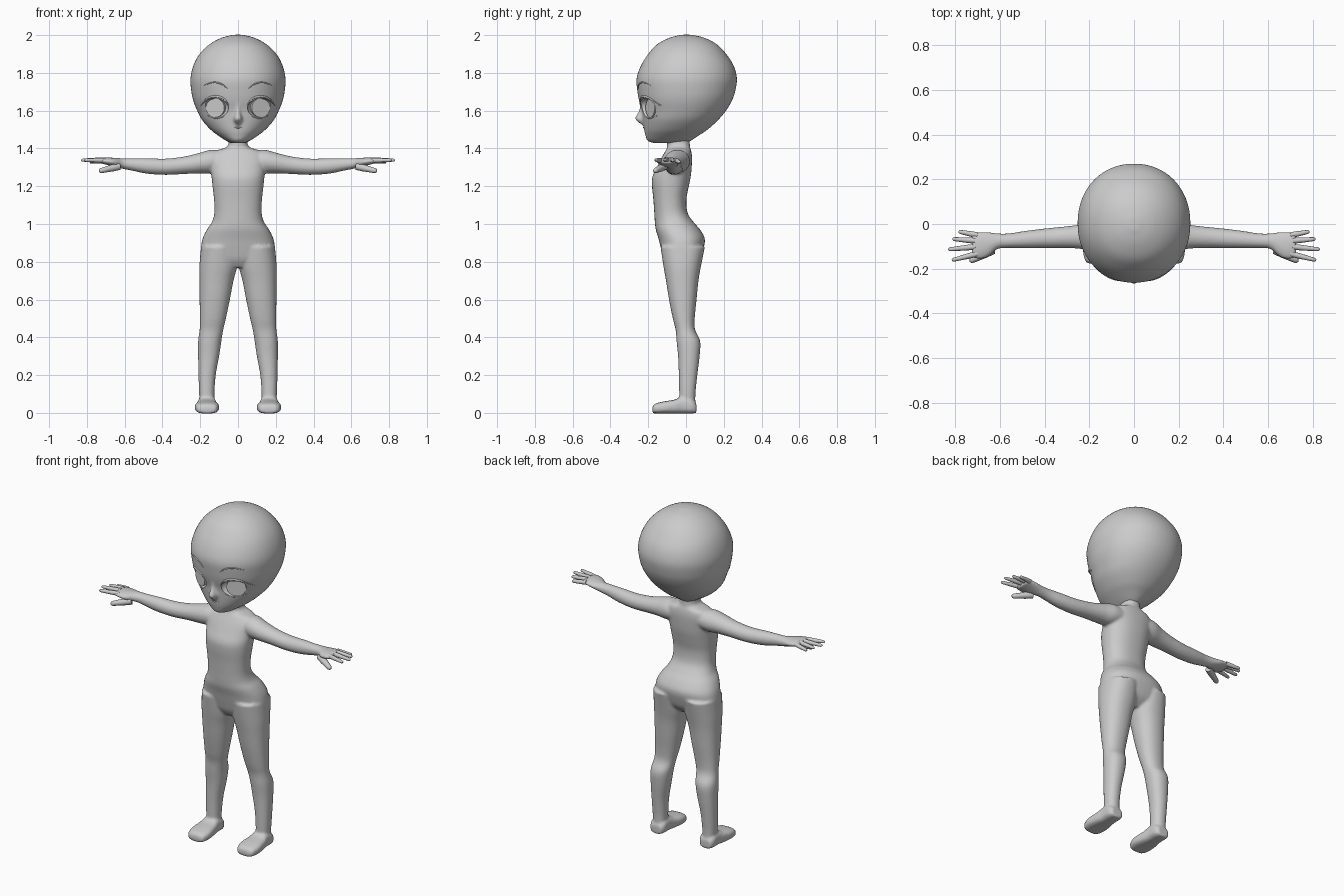
import bpy, bmesh, math
from mathutils import Vector, Matrix
from mathutils.bvhtree import BVHTree

if "Cube" in bpy.data.objects:
    bpy.data.objects.remove(bpy.data.objects["Cube"])

grey = bpy.data.materials.new("plain grey")
grey.diffuse_color = (0.6, 0.6, 0.6, 1)
grey.use_nodes = True
grey.node_tree.nodes["Principled BSDF"].inputs["Base Color"].default_value = grey.diffuse_color


def make(name, mesh, angle=60):
    ob = bpy.data.objects.new(name, mesh)
    bpy.context.collection.objects.link(ob)
    mesh.materials.clear()
    mesh.materials.append(grey)
    bpy.ops.object.select_all(action='DESELECT')
    ob.select_set(True)
    bpy.context.view_layer.objects.active = ob
    bpy.ops.object.shade_smooth_by_angle(angle=math.radians(angle))
    return ob


def baked(ob):
    """Mesh with modifiers or curve bevel applied; removes the source."""
    dg = bpy.context.evaluated_depsgraph_get()
    dg.update()
    me = bpy.data.meshes.new_from_object(ob.evaluated_get(dg))
    bpy.data.objects.remove(ob)
    return me


def smooth_rows(rows, steps=4):
    """Catmull-Rom interpolation of rows of numbers."""
    out = []
    for i in range(len(rows) - 1):
        a, b = rows[max(i - 1, 0)], rows[i]
        c, d = rows[i + 1], rows[min(i + 2, len(rows) - 1)]
        for s in range(steps):
            t = s / steps
            out.append([0.5 * (2 * q + (r - p) * t + (2 * p - 5 * q + 4 * r - w) * t * t
                               + (3 * q - p - 3 * r + w) * t ** 3)
                        for p, q, r, w in zip(a, b, c, d)])
    return out + [list(rows[-1])]


def loft(bm, rows, axis, mirror=False, power=2.0, n=40):
    """Rows are (position, u min, u max, v min, v max) along an axis."""
    for sx in ((1, -1) if mirror else (1,)):
        rings = []
        for p, u0, u1, v0, v1 in smooth_rows(rows):
            ring = []
            for k in range(n):
                a = math.tau * k / n
                c, s = math.cos(a), math.sin(a)
                u = (u0 + u1) / 2 + (u1 - u0) / 2 * math.copysign(abs(c) ** (2 / power), c)
                v = (v0 + v1) / 2 + (v1 - v0) / 2 * math.copysign(abs(s) ** (2 / power), s)
                x, y, z = {'x': (p, u, v), 'y': (u, p, v), 'z': (u, v, p)}[axis]
                ring.append(bm.verts.new((x * sx, y, z)))
            rings.append(ring)
        for r0, r1 in zip(rings, rings[1:]):
            for k in range(n):
                bm.faces.new((r0[k], r0[(k + 1) % n], r1[(k + 1) % n], r1[k]))
        bm.faces.new(rings[0])
        bm.faces.new(rings[-1])


def blend(name, bm, voxel, rounds):
    """Fuse overlapping volumes into one smooth skin."""
    bmesh.ops.recalc_face_normals(bm, faces=bm.faces[:])
    me = bpy.data.meshes.new(name)
    bm.to_mesh(me)
    bm.free()
    ob = make(name, me)
    rm = ob.modifiers.new("fuse", 'REMESH')
    rm.mode = 'VOXEL'
    rm.voxel_size = voxel
    sm = ob.modifiers.new("soften", 'SMOOTH')
    sm.factor = 0.5
    sm.iterations = rounds
    return make(name, baked(ob))


def tube(name, pts, radii):
    cu = bpy.data.curves.new(name, 'CURVE')
    cu.dimensions = '3D'
    cu.bevel_depth = 1
    cu.bevel_resolution = 3
    cu.use_fill_caps = True
    sp = cu.splines.new('POLY')
    sp.points.add(len(pts) - 1)
    for q, p, r in zip(sp.points, pts, radii):
        q.co = (*p, 1)
        q.radius = r
    ob = bpy.data.objects.new(name, cu)
    bpy.context.collection.objects.link(ob)
    return make(name, baked(ob))


# Body: torso, legs, feet, arms and palms fused together
bm = bmesh.new()
torso = [(0.77, .06, -.09, .03), (0.81, .17, -.115, .07), (0.86, .195, -.13, .09),
         (0.92, .188, -.145, .1), (0.97, .165, -.16, .075), (1.01, .138, -.165, .04),
         (1.06, .125, -.168, .008), (1.13, .127, -.173, .002), (1.2, .135, -.18, .015),
         (1.25, .14, -.178, .025), (1.3, .145, -.155, .03), (1.35, .15, -.13, .032),
         (1.385, .125, -.11, .028), (1.405, .065, -.1, .022), (1.43, .05, -.1, .02),
         (1.5, .05, -.1, .02)]
loft(bm, [(z, -w, w, f, b) for z, w, f, b in torso], 'z', power=2.3)
loft(bm, [(0.03, .125, .2, -.035, .05), (0.1, .125, .206, -.036, .05),
          (0.2, .118, .209, -.038, .06), (0.3, .1, .211, -.042, .072),
          (0.38, .088, .211, -.05, .075), (0.44, .078, .203, -.055, .048),
          (0.5, .064, .202, -.07, .046), (0.6, .043, .203, -.09, .056),
          (0.7, .024, .204, -.106, .066), (0.78, .004, .204, -.12, .08),
          (0.88, .0, .196, -.135, .1)], 'z', True, 2.2)
loft(bm, [(-.178, .125, .2, .0, .03), (-.165, .11, .218, -.003, .048),
          (-.12, .1, .228, -.003, .06), (-.06, .108, .222, -.003, .07),
          (-.02, .115, .214, -.003, .085), (.03, .117, .212, -.003, .075),
          (.055, .13, .2, .0, .05)], 'y', True, 3)
loft(bm, [(.08, -.105, .02, 1.28, 1.385), (.14, -.115, .02, 1.268, 1.393),
          (.2, -.115, .005, 1.268, 1.378), (.28, -.108, -.008, 1.265, 1.358),
          (.38, -.108, -.018, 1.26, 1.346), (.48, -.109, -.03, 1.266, 1.348),
          (.56, -.108, -.042, 1.282, 1.348), (.61, -.112, -.042, 1.292, 1.348),
          (.65, -.145, -.036, 1.302, 1.35), (.69, -.158, -.036, 1.312, 1.352),
          (.725, -.15, -.042, 1.32, 1.35)], 'x', True)
blend("body", bm, 0.0075, 4)

# Fingers and thumbs
digits = {"little_finger": ((.7, -.05, 1.335), (.785, -.034, 1.327)),
          "ring_finger": ((.71, -.075, 1.34), (.812, -.067, 1.335)),
          "middle_finger": ((.71, -.102, 1.34), (.832, -.114, 1.338)),
          "index_finger": ((.7, -.133, 1.337), (.815, -.162, 1.338)),
          "thumb": ((.63, -.115, 1.305), (.735, -.167, 1.28))}
for sx, side in ((1, "left"), (-1, "right")):
    for name, (a, b) in digits.items():
        a, b = Vector(a), Vector(b)
        r = .02 if name == "thumb" else .013
        pts = [a.lerp(b, t) for t in (0, .35, .65, .9, .97, 1)]
        tube(f"{side}_{name}", [(p.x * sx, p.y, p.z) for p in pts],
             [r, r * .95, r * .8, r * .68, r * .5, r * .15])

# Head: wide rounded skull narrowing to a small chin, with a nose
bm = bmesh.new()
skull = [(1.428, .035, -.17, .0), (1.44, .062, -.203, .025), (1.47, .108, -.215, .07),
         (1.5, .146, -.222, .115), (1.55, .19, -.228, .17), (1.6, .216, -.234, .212),
         (1.65, .236, -.248, .242), (1.7, .247, -.257, .26), (1.77, .252, -.262, .27),
         (1.84, .236, -.238, .252), (1.9, .204, -.2, .213), (1.95, .153, -.155, .165),
         (1.985, .09, -.09, .1), (2.002, .025, -.025, .03)]
loft(bm, [(z, -w, w, f, b) for z, w, f, b in skull], 'z', power=2.1, n=56)
loft(bm, [(1.525, -.012, .012, -.235, -.2), (1.55, -.022, .022, -.266, -.2),
          (1.565, -.02, .02, -.27, -.2), (1.6, -.012, .012, -.25, -.2),
          (1.64, -.008, .008, -.247, -.22)], 'z')
head = blend("head", bm, 0.008, 5)
face = BVHTree.FromPolygons([v.co.copy() for v in head.data.vertices],
                            [list(p.vertices) for p in head.data.polygons])


def face_line(name, pts, radius):
    """Thin tapered line lying on the face, given as (x, z) points."""
    out = []
    for x, z in smooth_rows(pts, 6):
        hit = face.ray_cast(Vector((x, -1, z)), Vector((0, 1, 0)))[0]
        if hit:
            out.append(hit)
    m = len(out) - 1
    tube(name, out, [radius * (.3 + .7 * math.sin(math.pi * i / m)) for i in range(m + 1)])


# Eye sockets, irises, lashes and brows
cutters = []
for sx, side in ((1, "left"), (-1, "right")):
    turn = Matrix.Rotation(.47 * sx, 4, 'Z')
    bm = bmesh.new()
    bmesh.ops.create_uvsphere(bm, u_segments=40, v_segments=24, radius=1)
    bm.transform(Matrix.Translation((.118 * sx, -.207, 1.615)) @ turn
                 @ Matrix.Diagonal((.073, .04, .053, 1)))
    me = bpy.data.meshes.new("socket_cutter")
    bm.to_mesh(me)
    bm.free()
    cutter = make("socket_cutter", me)
    cutter.hide_render = True
    cutters.append(cutter)
    mod = head.modifiers.new("socket", 'BOOLEAN')
    mod.operation = 'DIFFERENCE'
    mod.solver = 'EXACT'
    mod.object = cutter

    bm = bmesh.new()
    bmesh.ops.create_cone(bm, cap_ends=True, segments=40, radius1=.05, radius2=.05, depth=.022)
    bm.transform(Matrix.Translation((.116 * sx, -.18, 1.615)) @ turn
                 @ Matrix.Rotation(math.pi / 2, 4, 'X') @ Matrix.Diagonal((1.08, 1, 1, 1)))
    me = bpy.data.meshes.new("iris")
    bm.to_mesh(me)
    bm.free()
    make(f"{side}_iris", me, 30)

    face_line(f"{side}_upper_lash", [(.05 * sx, 1.63), (.075 * sx, 1.663), (.12 * sx, 1.676),
                                     (.165 * sx, 1.662), (.198 * sx, 1.625)], .006)
    face_line(f"{side}_lower_lash", [(.07 * sx, 1.572), (.115 * sx, 1.559),
                                     (.165 * sx, 1.575)], .003)
    face_line(f"{side}_brow", [(.055 * sx, 1.715), (.085 * sx, 1.74), (.13 * sx, 1.75),
                               (.18 * sx, 1.735)], .004)

face_line("mouth", [(-.026, 1.513), (0, 1.51), (.026, 1.513)], .004)

# Apply the socket cuts and drop the helpers
make("head", baked(head), 40).name = "head"
for c in cutters:
    bpy.data.objects.remove(c)
